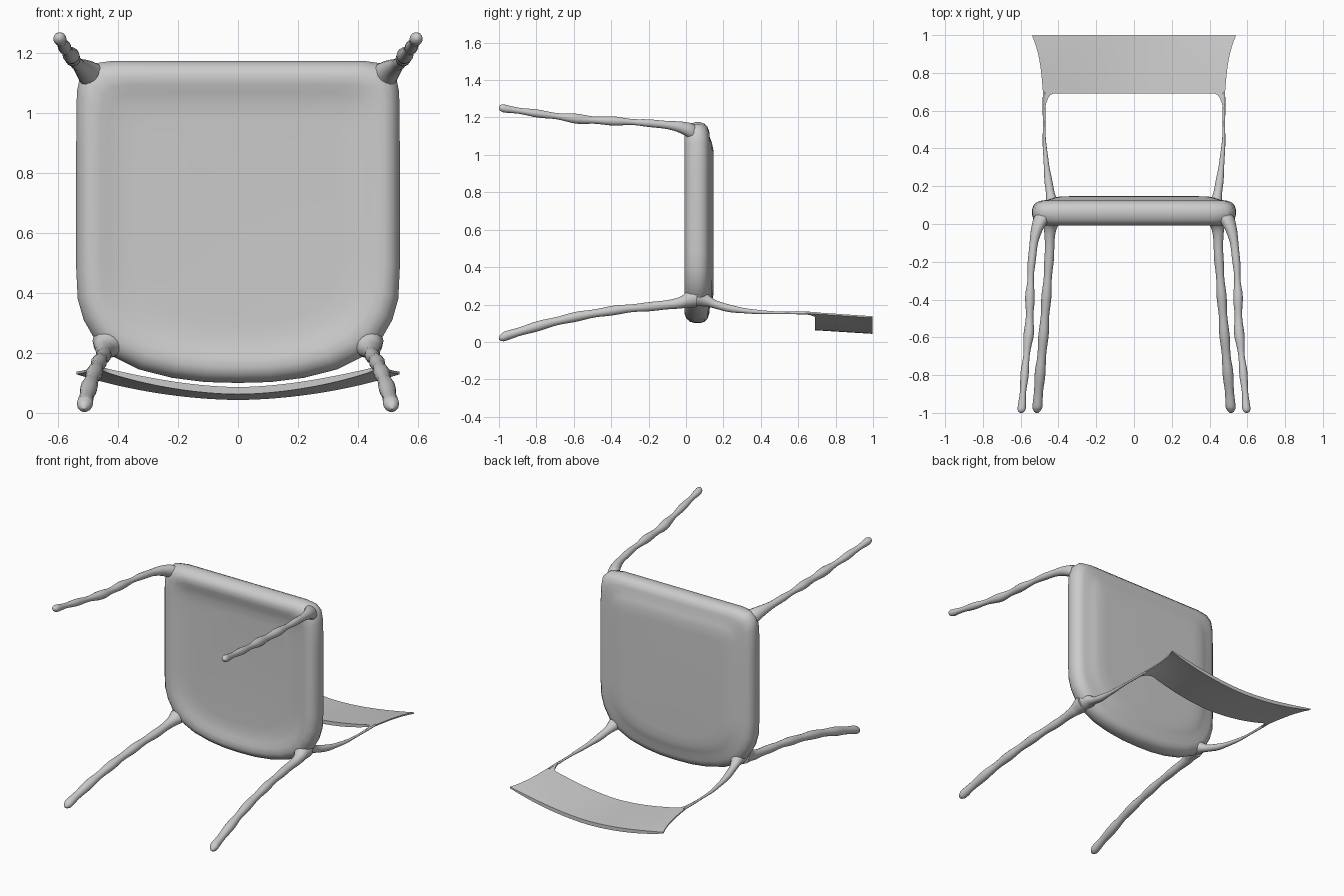
import bpy, bmesh, math
from mathutils import Vector

cube = bpy.data.objects.get("Cube")
if cube:
    bpy.data.objects.remove(cube, do_unlink=True)

grey = bpy.data.materials.new("light_grey")
grey.use_nodes = True
COLOR = (0.6, 0.6, 0.6, 1)
grey.diffuse_color = COLOR
grey.node_tree.nodes["Principled BSDF"].inputs["Base Color"].default_value = COLOR


def finish(name, bm, angle=50):
    bmesh.ops.recalc_face_normals(bm, faces=bm.faces)
    mesh = bpy.data.meshes.new(name)
    bm.to_mesh(mesh)
    bm.free()
    mesh.materials.append(grey)
    ob = bpy.data.objects.new(name, mesh)
    bpy.context.collection.objects.link(ob)
    bpy.ops.object.select_all(action='DESELECT')
    ob.select_set(True)
    bpy.context.view_layer.objects.active = ob
    bpy.ops.object.shade_smooth_by_angle(angle=math.radians(angle))
    return ob


def loft(rings):
    """Skin closed rings of equal length and cap both ends."""
    bm = bmesh.new()
    loops = [[bm.verts.new(p) for p in ring] for ring in rings]
    n = len(loops[0])
    for a, b in zip(loops, loops[1:]):
        for i in range(n):
            j = (i + 1) % n
            bm.faces.new((a[i], a[j], b[j], b[i]))
    bm.faces.new(loops[0])
    bm.faces.new(loops[-1])
    return bm


def spline(keys, steps=7):
    """Catmull-Rom samples through (x, y, z, radius) keys."""
    k = [keys[0]] + keys + [keys[-1]]
    out = []
    for i in range(1, len(k) - 2):
        for s in range(steps):
            t = s / steps
            out.append([0.5 * (2 * b + (c - a) * t + (2 * a - 5 * b + 4 * c - d) * t * t
                               + (3 * b - a - 3 * c + d) * t ** 3)
                        for a, b, c, d in zip(*k[i - 1:i + 3])])
    out.append(list(keys[-1]))
    return out


def tube(name, keys, wobble, side):
    """Round limb along y, with gently uneven thickness."""
    rings = []
    for x, y, z, r in spline(keys):
        fade = min(1, abs(y) / 0.25)
        r *= 1 + wobble * fade * math.sin(y * 31 + 1)
        x += 0.12 * wobble * r * math.sin(y * 47)
        rings.append([(side * (x + r * math.cos(a)), y, z + r * math.sin(a))
                      for a in (math.tau * i / 14 for i in range(14))])
    finish(name, loft(rings))


# Seat outline: half of it, from middle of the front edge to middle of the rear edge
half = [(0, 1.175), (0.25, 1.175), (0.42, 1.175), (0.49, 1.165), (0.525, 1.135),
        (0.538, 1.07), (0.54, 0.9), (0.54, 0.65), (0.54, 0.48), (0.535, 0.38),
        (0.515, 0.31), (0.475, 0.24), (0.42, 0.19), (0.33, 0.145), (0.22, 0.117),
        (0.11, 0.103), (0, 0.1)]
outline = half + [(-x, z) for x, z in half[-2:0:-1]]
# Pressed shell section: (inset from the edge, y), underside to sitting side
section = [(0.20, 0.015), (0.15, 0.013), (0.11, 0.005), (0.08, -0.004), (0.05, -0.008),
           (0.025, 0.002), (0.008, 0.022), (0, 0.05), (0, 0.075), (0.008, 0.098),
           (0.025, 0.115), (0.05, 0.124), (0.08, 0.127), (0.11, 0.138), (0.15, 0.146),
           (0.20, 0.147)]
CZ = 0.64
finish("seat", loft([[(x * (1 - d / 0.54), y, CZ + (z - CZ) * (1 - d / 0.54))
                      for x, z in outline] for d, y in section]))

# Legs and back posts, mirrored to both sides
front_leg = [(0.47, 0.06, 1.11, 0.045), (0.492, 0.02, 1.13, 0.042),
             (0.52, -0.05, 1.152, 0.029), (0.54, -0.18, 1.168, 0.019),
             (0.55, -0.36, 1.18, 0.021), (0.555, -0.55, 1.19, 0.024),
             (0.575, -0.75, 1.215, 0.019), (0.592, -0.94, 1.243, 0.02),
             (0.596, -0.985, 1.25, 0.017), (0.597, -1.0, 1.251, 0.006)]
rear_leg = [(0.43, 0.06, 0.24, 0.055), (0.435, 0.01, 0.228, 0.045),
            (0.445, -0.04, 0.208, 0.031), (0.448, -0.16, 0.192, 0.024),
            (0.462, -0.36, 0.172, 0.024), (0.48, -0.6, 0.132, 0.025),
            (0.498, -0.8, 0.082, 0.026), (0.51, -0.95, 0.036, 0.026),
            (0.513, -0.985, 0.025, 0.019), (0.514, -1.0, 0.02, 0.007)]
back_post = [(0.42, 0.06, 0.245, 0.055), (0.43, 0.11, 0.225, 0.038),
             (0.442, 0.16, 0.2, 0.024), (0.455, 0.24, 0.178, 0.019),
             (0.466, 0.34, 0.164, 0.014), (0.475, 0.45, 0.157, 0.008),
             (0.476, 0.6, 0.155, 0.007), (0.477, 0.7, 0.155, 0.006)]
for side, label in ((1, "left"), (-1, "right")):
    tube("front_leg_" + label, front_leg, 0.17, side)
    tube("rear_leg_" + label, rear_leg, 0.1, side)
    tube("back_post_" + label, back_post, 0.08, side)

# Curved backrest: lower edge drops into the posts, top corners flare out
NU, NV = 48, 10
bm = bmesh.new()
grid = []
for i in range(NU + 1):
    s = -1 + 2 * i / NU
    u = math.copysign(1 - (1 - abs(s)) ** 1.4, s)
    low = 0.69 - 0.1 * max(0, (abs(u) - 0.88) / 0.12) ** 2.5
    col = []
    for j in range(NV + 1):
        y = low + (0.997 - low) * j / NV
        t = max(0, (y - 0.6) / 0.4)
        x = u * (0.476 + 0.025 * t + 0.04 * t ** 4)
        z = 0.08 - 0.025 * t + (0.08 - 0.002 * t) * abs(u) ** 1.8
        thick = 0.012 * (1 - 0.65 * abs(u) ** 4)
        col.append([bm.verts.new((x, y, z + k * thick)) for k in (-1, 1)])
    grid.append(col)
for i in range(NU):
    for j in range(NV):
        for k in (0, 1):
            bm.faces.new((grid[i][j][k], grid[i + 1][j][k],
                          grid[i + 1][j + 1][k], grid[i][j + 1][k]))
    for j in (0, NV):
        bm.faces.new((grid[i][j][0], grid[i + 1][j][0], grid[i + 1][j][1], grid[i][j][1]))
for j in range(NV):
    for i in (0, NU):
        bm.faces.new((grid[i][j][0], grid[i][j + 1][0], grid[i][j + 1][1], grid[i][j][1]))
finish("backrest", bm)
